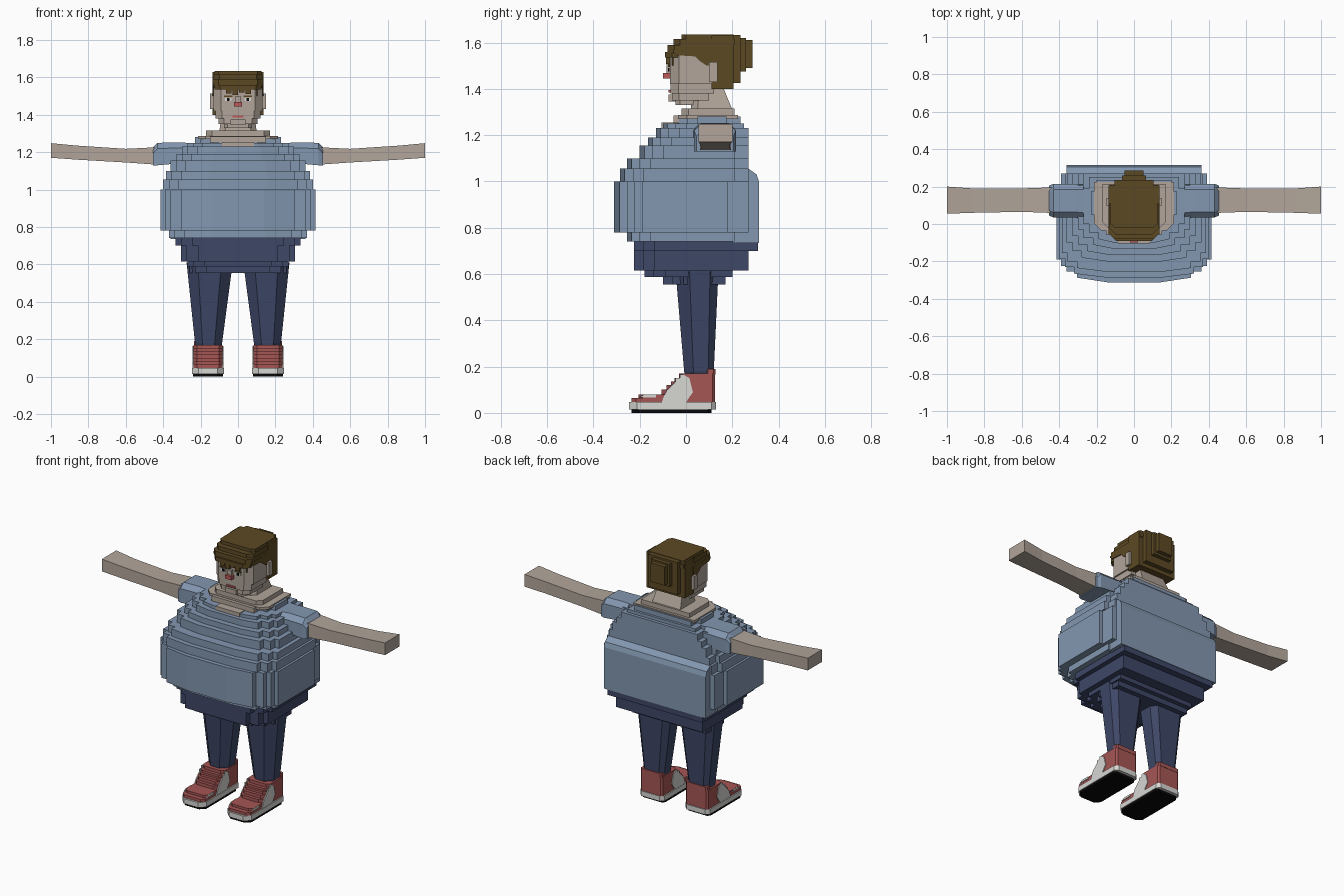
import bpy, bmesh

if "Cube" in bpy.data.objects:
    bpy.data.objects.remove(bpy.data.objects["Cube"])


def colour(name, r, g, b):
    m = bpy.data.materials.new(name)
    lin = [(c / 255 / 12.92) if c < 11 else ((c / 255 + 0.055) / 1.055) ** 2.4 for c in (r, g, b)]
    m.diffuse_color = (*lin, 1)
    m.use_nodes = True
    m.node_tree.nodes["Principled BSDF"].inputs["Base Color"].default_value = m.diffuse_color
    return m


SHIRT = colour("shirt_blue", 131, 151, 176)
SKIN = colour("skin", 177, 165, 154)
HAIR = colour("hair_brown", 92, 73, 36)
NAVY = colour("trouser_navy", 62, 71, 103)
RED = colour("shoe_red", 165, 86, 84)
WHITE = colour("shoe_white", 215, 215, 212)
BLACK = colour("sole_black", 8, 8, 8)
NOSE = colour("nose_pink", 190, 90, 90)


def loft(name, rings, mat):
    """Closed skin through matching rings of 3D points."""
    bm = bmesh.new()
    rows = [[bm.verts.new(p) for p in ring] for ring in rings]
    n = len(rows[0])
    for a, b in zip(rows, rows[1:]):
        for i in range(n):
            j = (i + 1) % n
            bm.faces.new((a[i], a[j], b[j], b[i]))
    bm.faces.new(rows[0])
    bm.faces.new(rows[-1])
    bmesh.ops.recalc_face_normals(bm, faces=bm.faces)
    me = bpy.data.meshes.new(name)
    bm.to_mesh(me)
    bm.free()
    me.materials.append(mat)
    ob = bpy.data.objects.new(name, me)
    bpy.context.collection.objects.link(ob)
    return ob


def slab(name, pts, z0, z1, mat):
    return loft(name, [[(x, y, z) for x, y in pts] for z in (z0, z1)], mat)


def side_prism(name, pts, x0, x1, mat):
    return loft(name, [[(x, y, z) for y, z in pts] for x in (x0, x1)], mat)


def box(name, x0, x1, y0, y1, z0, z1, mat):
    return slab(name, [(x0, y0), (x1, y0), (x1, y1), (x0, y1)], z0, z1, mat)


def chamfered(x0, x1, y0, y1, f, b=0.0):
    """Rectangle outline with cut front (f) and back (b) corners."""
    pts = [(x0 + f, y0), (x1 - f, y0), (x1, y0 + f)]
    pts += [(x1, y1 - b), (x1 - b, y1), (x0 + b, y1), (x0, y1 - b)] if b else [(x1, y1), (x0, y1)]
    return pts + [(x0, y0 + f)]


def stepped(half):
    """Mirror a right-hand outline (back to front) to the left."""
    return half + [(-x, y) for x, y in reversed(half)]


# Shirt: stacked slabs with stepped corners and a bowed front
layers = [(.74, .78, .37, -.255, .27), (1.0, 1.055, .40, -.285, .27),
          (1.055, 1.10, .385, -.255, .27), (1.10, 1.155, .36, -.20, .27),
          (1.155, 1.19, .33, -.165, .27), (1.19, 1.23, .30, -.13, .27),
          (1.23, 1.25, .27, -.10, .25), (1.25, 1.28, .23, -.05, .235)]
for i, (z0, z1, w, yf, yb) in enumerate(layers):
    half = [(w - .03, yb), (w - .03, yb - .06), (w, yb - .06), (w, yf + .10),
            (w - .03, yf + .10), (w - .03, yf + .055), (w - .08, yf + .055),
            (w - .08, yf + .02), (w * .4, yf)]
    slab(f"shirt_layer_{i}", stepped(half), z0, z1, SHIRT)
belly = [(.36, .27), (.39, .27), (.39, .18), (.415, .18), (.415, -.19), (.39, -.19),
         (.39, -.225), (.36, -.225), (.36, -.255), (.305, -.255), (.305, -.287), (.14, -.312)]
slab("shirt_belly", stepped(belly), .78, 1.0, SHIRT)
side_prism("shirt_back", [(.2, .735), (.315, .735), (.315, 1.0), (.305, 1.03), (.27, 1.055), (.2, 1.055)],
           -.36, .36, SHIRT)

# Trousers: stepped hips
box("waist_back", -.335, .335, .0, .312, .70, .735, NAVY)
for i, (z0, z1, w, yf, yb) in enumerate([(.70, .74, .335, -.225, .29), (.615, .70, .305, -.225, .27),
                                         (.588, .615, .27, -.18, .20), (.555, .588, .26, -.10, .17)]):
    half = [(w, yb), (w, yf + .09), (w - .03, yf + .09), (w - .03, yf + .04), (w - .09, yf + .04), (w - .09, yf)]
    slab(f"hips_{i}", stepped(half), z0, z1, NAVY)

# Neck and neckline
slab("collar_skin", chamfered(-.215, .215, -.035, .225, .04), 1.27, 1.287, SKIN)
box("neckline_upper", -.15, .15, -.055, .0, 1.252, 1.284, SKIN)
box("neckline_lower", -.085, .085, -.105, .0, 1.225, 1.254, SKIN)
slab("neck_base", chamfered(-.17, .17, -.02, .21, .03), 1.28, 1.315, SKIN)
loft("neck", [[(x, y, z) for x, y in chamfered(-w, w, a, b, .03)]
              for z, w, a, b in ((1.31, .10, .02, .20), (1.42, .085, .03, .155))], SKIN)

# Head
for i, (z0, z1, w, yf, yb, c) in enumerate([(1.33, 1.35, .075, -.045, .06, .02), (1.35, 1.38, .105, -.06, .10, .03),
                                            (1.38, 1.42, .12, -.068, .12, .035), (1.42, 1.56, .13, -.07, .13, .04)]):
    slab(f"head_{i}", chamfered(-w, w, yf, yb, c), z0, z1, SKIN)
box("nose_bridge", -.013, .013, -.085, -.06, 1.465, 1.50, SKIN)
box("nose_tip", -.022, .022, -.10, -.06, 1.445, 1.468, NOSE)
box("lips", -.03, .03, -.075, -.06, 1.385, 1.395, NOSE)
box("chin", -.04, .04, -.075, -.04, 1.345, 1.375, SKIN)
for s, side in ((-1, "left"), (1, "right")):
    box(f"{side}_ear", s * .12, s * .15, .10, .135, 1.43, 1.515, SKIN)
    box(f"{side}_eye_white", s * .035, s * .07, -.074, -.06, 1.474, 1.49, WHITE)
    box(f"{side}_pupil", s * .045, s * .058, -.077, -.06, 1.474, 1.49, BLACK)
    box(f"{side}_brow", s * .03, s * .075, -.077, -.06, 1.495, 1.504, HAIR)
    # Hair over the temples
    side_prism(f"{side}_hair", [(-.055, 1.56), (-.04, 1.545), (.04, 1.54), (.06, 1.52), (.09, 1.50),
                                (.12, 1.50), (.12, 1.57), (-.055, 1.57)], s * .10, s * .136, HAIR)

# Hair cap, fringe and back
for i, (z0, z1, w, yf, yb, c) in enumerate([(1.535, 1.56, .125, -.09, -.03, .03), (1.555, 1.59, .135, -.08, .20, .03),
                                            (1.59, 1.615, .13, -.055, .21, .03), (1.615, 1.635, .125, -.02, .205, .02)]):
    slab(f"hair_{i}", chamfered(-w, w, yf, yb, c), z0, z1, HAIR)
for i, (x, z) in enumerate([(-.10, 1.50), (-.065, 1.515), (-.03, 1.505), (.005, 1.52), (.04, 1.51), (.075, 1.50)]):
    box(f"fringe_{i}", x, x + .03, -.087 if abs(x + .015) < .08 else -.06, -.04, z, 1.545, HAIR)
box("hair_back", -.135, .135, .11, .205, 1.40, 1.63, HAIR)
box("hair_back_panel", -.105, .105, .20, .235, 1.425, 1.632, HAIR)
box("hair_back_step", -.065, .065, .23, .26, 1.475, 1.62, HAIR)
box("hair_back_knot", -.05, .05, .255, .287, 1.49, 1.61, HAIR)


def arm_ring(x, y0, y1, z0, z1, c=.0):
    if not c:
        return [(x, y0, z0), (x, y1, z0), (x, y1, z1), (x, y0, z1)]
    return [(x, y0, z0), (x, y1, z0), (x, y1, z1 - c), (x, y1 - c, z1), (x, y0 + c, z1), (x, y0, z1 - c)]


for s, side in ((-1, "left"), (1, "right")):
    # Arm in three segments, with a short sleeve
    loft(f"{side}_arm", [arm_ring(s * x, y0, y1, z0, z1) for x, y0, y1, z0, z1 in
                         ((.30, .06, .19, 1.14, 1.23), (.46, .06, .195, 1.135, 1.225), (.60, .065, .19, 1.145, 1.218),
                          (.86, .06, .19, 1.16, 1.235), (1.0, .055, .20, 1.17, 1.248))], SKIN)
    loft(f"{side}_sleeve", [arm_ring(s * x, y0, y1, z0, z1, .03) for x, y0, y1, z0, z1 in
                            ((.27, .03, .215, 1.14, 1.25), (.32, .035, .215, 1.14, 1.252),
                             (.43, .035, .215, 1.13, 1.25), (.455, .045, .205, 1.13, 1.225))], SHIRT)

    # Tapered leg with cut corners
    loft(f"{side}_leg", [[(s * x, y, z) for x, y in chamfered(x0, x1, y0, y1, .05 * k, .03 * k)]
                         for z, x0, x1, y0, y1, k in ((.13, .10, .215, .0, .105, .7), (.18, .085, .23, -.008, .12, .8),
                                                      (.61, .028, .275, -.045, .14, 1.2))], NAVY)

    def shoe_part(name, z0, z1, x0, x1, y0, y1, f, b, mat):
        slab(f"{side}_{name}", [(s * x, y) for x, y in chamfered(x0, x1, y0, y1, f, b)], z0, z1, mat)

    # Shoe: sole, midsole, stepped upper and heel
    shoe_part("outsole", 0, .017, .08, .24, -.235, .11, .03, .015, BLACK)
    shoe_part("midsole", .015, .047, .075, .245, -.247, .13, .035, .02, WHITE)
    for i, (z0, z1, yf) in enumerate([(.045, .065, -.235), (.065, .08, -.205), (.08, .10, -.105),
                                      (.10, .12, -.085), (.12, .135, -.065), (.135, .15, -.05), (.15, .17, -.03)]):
        shoe_part(f"upper_{i}", z0, z1, .082, .238, yf, .125, .02, .01, RED)
    shoe_part("heel_top", .165, .19, .085, .235, .09, .127, .005, .008, RED)
    # White quarter panels on both sides
    quarter = [(-.105, .046), (.0, .046), (.03, .09), (.015, .15), (-.01, .165), (-.025, .165), (-.025, .15),
               (-.045, .15), (-.045, .135), (-.06, .12), (-.08, .10), (-.09, .085)]
    for tag, a, b in (("inner", .077, .083), ("outer", .237, .243)):
        side_prism(f"{side}_{tag}_quarter", quarter, s * a, s * b, WHITE)
        side_prism(f"{side}_{tag}_toe_trim", [(-.205, .066), (-.13, .066), (-.13, .079), (-.18, .079)],
                   s * a, s * b, WHITE)
